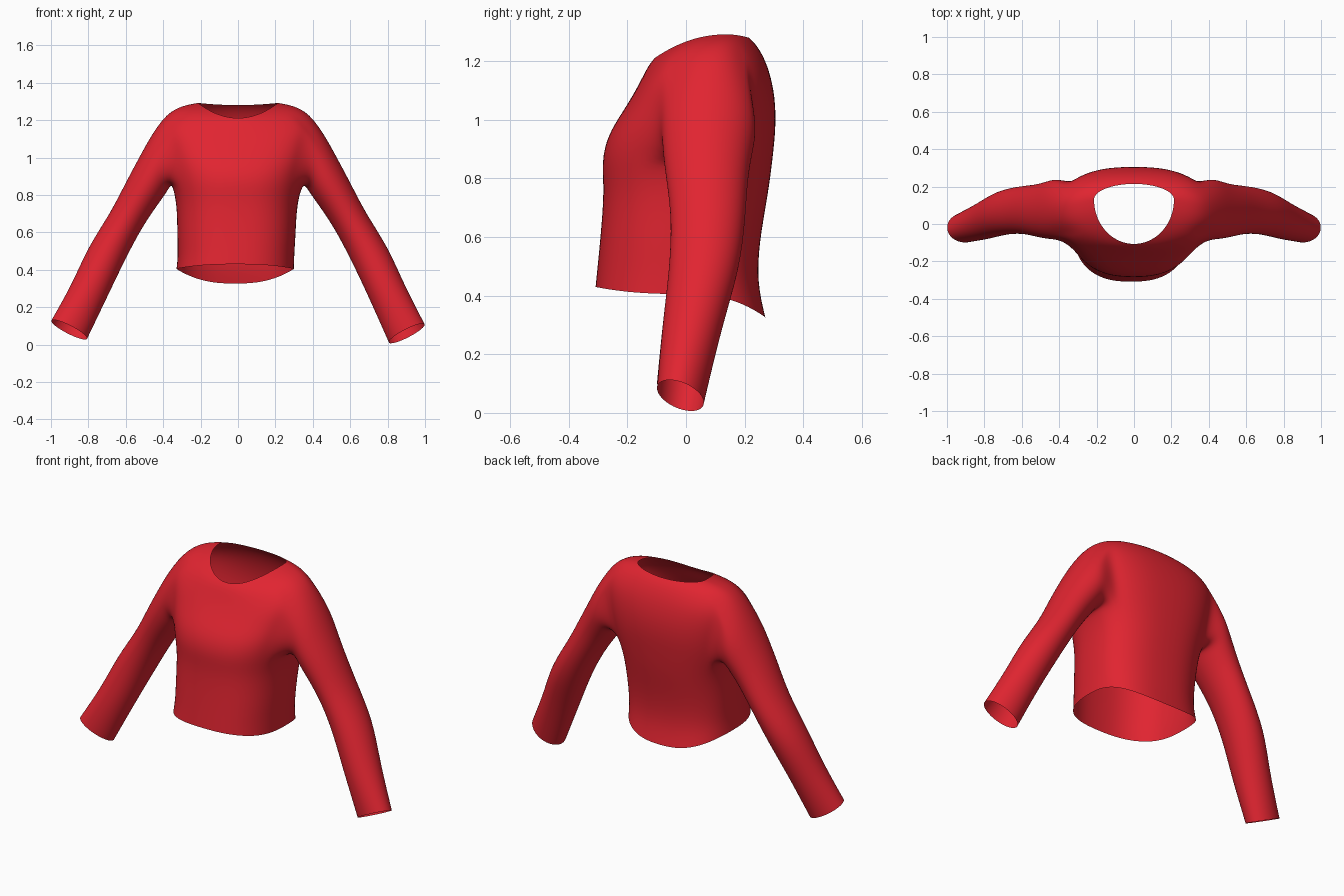
import bpy, bmesh, math

if "Cube" in bpy.data.objects:
    bpy.data.objects.remove(bpy.data.objects["Cube"])

red = bpy.data.materials.new("red_cloth")
red.diffuse_color = (0.75, 0.018, 0.03, 1)
red.use_nodes = True
red.node_tree.nodes["Principled BSDF"].inputs["Base Color"].default_value = red.diffuse_color

N = 32            # columns around the torso
HALF = 3          # armhole half width in columns
LOW, HIGH = 4, 8  # torso levels that bound the armhole

# torso levels: half width, x shift, y front, y side, y back, z front, z side, z back
LEVELS = [
    (.315, -.015, -.31, .00, .272, .43, .405, .325),
    (.312, -.010, -.303, .01, .244, .50, .48, .44),
    (.318, -.008, -.293, .02, .250, .60, .60, .58),
    (.322, -.006, -.280, .04, .282, .76, .75, .75),
    (.350, -.003, -.290, .07, .298, .86, .86, .88),
    (.375, 0, -.268, .08, .308, .95, .96, .98),
    (.400, 0, -.215, .08, .305, 1.03, 1.06, 1.08),
    (.420, 0, -.172, .08, .285, 1.10, 1.16, 1.17),
    (.385, 0, -.142, .09, .258, 1.16, 1.235, 1.23),
    (.300, 0, -.125, .11, .235, 1.19, 1.278, 1.262),
    (.215, 0, -.108, .13, .215, 1.21, 1.292, 1.28),
]

# sleeve stations: outer x, outer z, inner x, inner z, y front, y back
SLEEVE = [
    (.465, 1.12, .365, .84, -.085, .245),
    (.530, 1.00, .390, .80, -.082, .230),
    (.605, .86, .430, .745, -.070, .212),
    (.685, .70, .510, .630, -.050, .205),
    (.805, .52, .600, .460, -.058, .185),
    (.885, .33, .690, .270, -.082, .125),
    (1.00, .107, .805, .012, -.100, .062),
]


def bend(v, e=.8):
    """Superellipse power that keeps the sign."""
    return math.copysign(abs(v) ** e, v)


bm = bmesh.new()

# torso rings, hem to neck
rings = []
for k, (w, dx, yf, ys, yb, zf, zs, zb) in enumerate(LEVELS):
    p = .8 if k < 8 else 1 - .05 * (10 - k)
    ring = []
    for i in range(N):
        a = 2 * math.pi * i / N
        c, s = math.cos(a), math.sin(a)
        depth = (ys - yf) if s < 0 else (yb - ys)
        zend = zf if s < 0 else zb
        ring.append(bm.verts.new((dx + w * bend(c, p), ys + depth * bend(s, p),
                                  zs + (zend - zs) * s * s)))
    rings.append(ring)

# torso faces, leaving two armholes open
open_cols = {(i % N) for i in range(-HALF, HALF)}
open_cols |= {(i + N // 2) % N for i in range(-HALF, HALF)}
for k in range(len(rings) - 1):
    for i in range(N):
        if LOW <= k < HIGH and i in open_cols:
            continue
        j = (i + 1) % N
        bm.faces.new((rings[k][i], rings[k][j], rings[k + 1][j], rings[k + 1][i]))

# sleeves grown from the armhole edges
for side in (1, -1):
    def vert(k, i):
        return rings[k][i % N if side > 0 else (N // 2 - i) % N]
    loop = [vert(LOW, i) for i in range(-HALF, HALF)]
    loop += [vert(k, HALF) for k in range(LOW, HIGH)]
    loop += [vert(HIGH, i) for i in range(HALF, -HALF, -1)]
    loop += [vert(k, -HALF) for k in range(HIGH, LOW, -1)]
    n = len(loop)
    for m, (ox, oz, ix, iz, yf, yb) in enumerate(SLEEVE):
        last = m == len(SLEEVE) - 1
        lift = .02 if side < 0 and last else 0
        ring = []
        for k in range(n):
            t = math.pi + (HALF - k) * 2 * math.pi / n
            c, s = math.cos(t), math.sin(t)
            tilt = -.025 * s if last else 0
            ring.append(bm.verts.new((side * ((ox + ix) / 2 + (ox - ix) / 2 * c),
                                      (yf + yb) / 2 + (yb - yf) / 2 * s,
                                      (oz + iz) / 2 + (oz - iz) / 2 * c + tilt + lift)))
        for k in range(n):
            j = (k + 1) % n
            bm.faces.new((loop[k], loop[j], ring[j], ring[k]))
        loop = ring

# clean up and finish as one smooth garment
bmesh.ops.delete(bm, geom=[v for v in bm.verts if not v.link_faces], context='VERTS')
bmesh.ops.recalc_face_normals(bm, faces=bm.faces)
for f in bm.faces:
    f.smooth = True
mesh = bpy.data.meshes.new("long_sleeve_top")
bm.to_mesh(mesh)
bm.free()
mesh.materials.append(red)
top = bpy.data.objects.new("long_sleeve_top", mesh)
bpy.context.collection.objects.link(top)
sub = top.modifiers.new("smooth", 'SUBSURF')
sub.levels = sub.render_levels = 2
